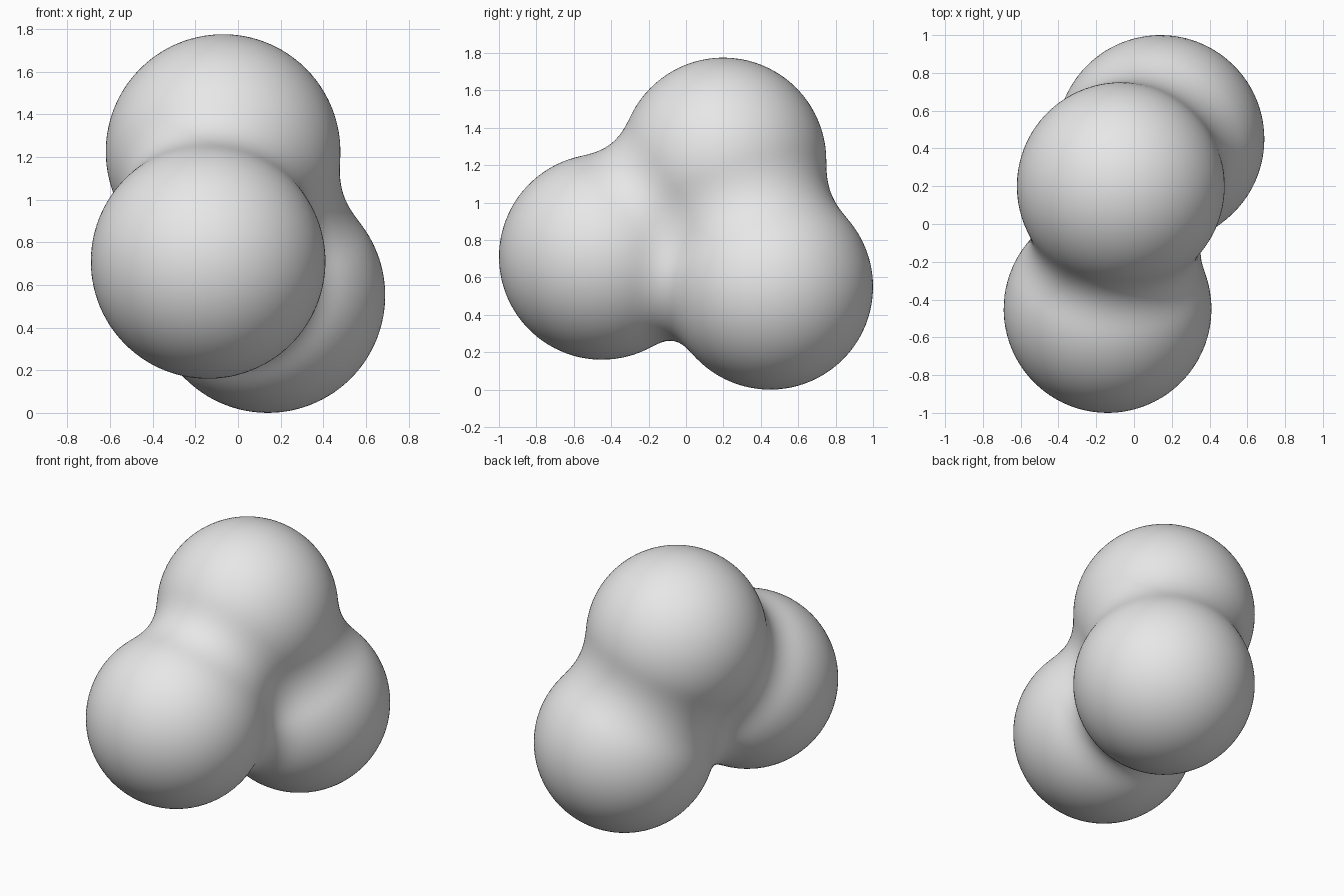
import bpy, bmesh
from mathutils import Vector

if "Cube" in bpy.data.objects:
    bpy.data.objects.remove(bpy.data.objects["Cube"])

# Three equal balls melted together (soft blended surface)
BALLS = [Vector((-0.07, 0.20, 1.225)),   # top
         Vector((-0.14, -0.45, 0.71)),   # front
         Vector((0.14, 0.45, 0.55))]     # back
RADIUS = 0.55          # visible radius of a lone ball
REACH2 = 0.63          # squared reach of each ball's field
LEVEL = (1 - RADIUS ** 2 / REACH2) ** 3


def inside(p):
    total = sum(max(0.0, 1 - (p - c).length_squared / REACH2) ** 3 for c in BALLS)
    return total >= LEVEL


def surface_point(origin, direction):
    # walk inwards until the blend is met, then refine by halving
    far = 1.6
    while far > 0.1 and not inside(origin + direction * (far - 0.08)):
        far -= 0.08
    near = far - 0.08
    for _ in range(14):
        mid = (near + far) / 2
        if inside(origin + direction * mid):
            near = mid
        else:
            far = mid
    return origin + direction * near


# Blended body: a fine sphere pushed out onto the blend surface
centre = sum(BALLS, Vector()) / 3
bm = bmesh.new()
bmesh.ops.create_icosphere(bm, subdivisions=6, radius=1)
for v in bm.verts:
    v.co = surface_point(centre, v.co.normalized())
bmesh.ops.recalc_face_normals(bm, faces=bm.faces)
for f in bm.faces:
    f.smooth = True
mesh = bpy.data.meshes.new("blended_balls")
bm.to_mesh(mesh)
bm.free()
body = bpy.data.objects.new("blended_balls", mesh)
bpy.context.collection.objects.link(body)

# Plain grey
grey = bpy.data.materials.new("light grey")
grey.diffuse_color = (0.8, 0.8, 0.8, 1)
grey.use_nodes = True
grey.node_tree.nodes["Principled BSDF"].inputs["Base Color"].default_value = grey.diffuse_color
mesh.materials.append(grey)
